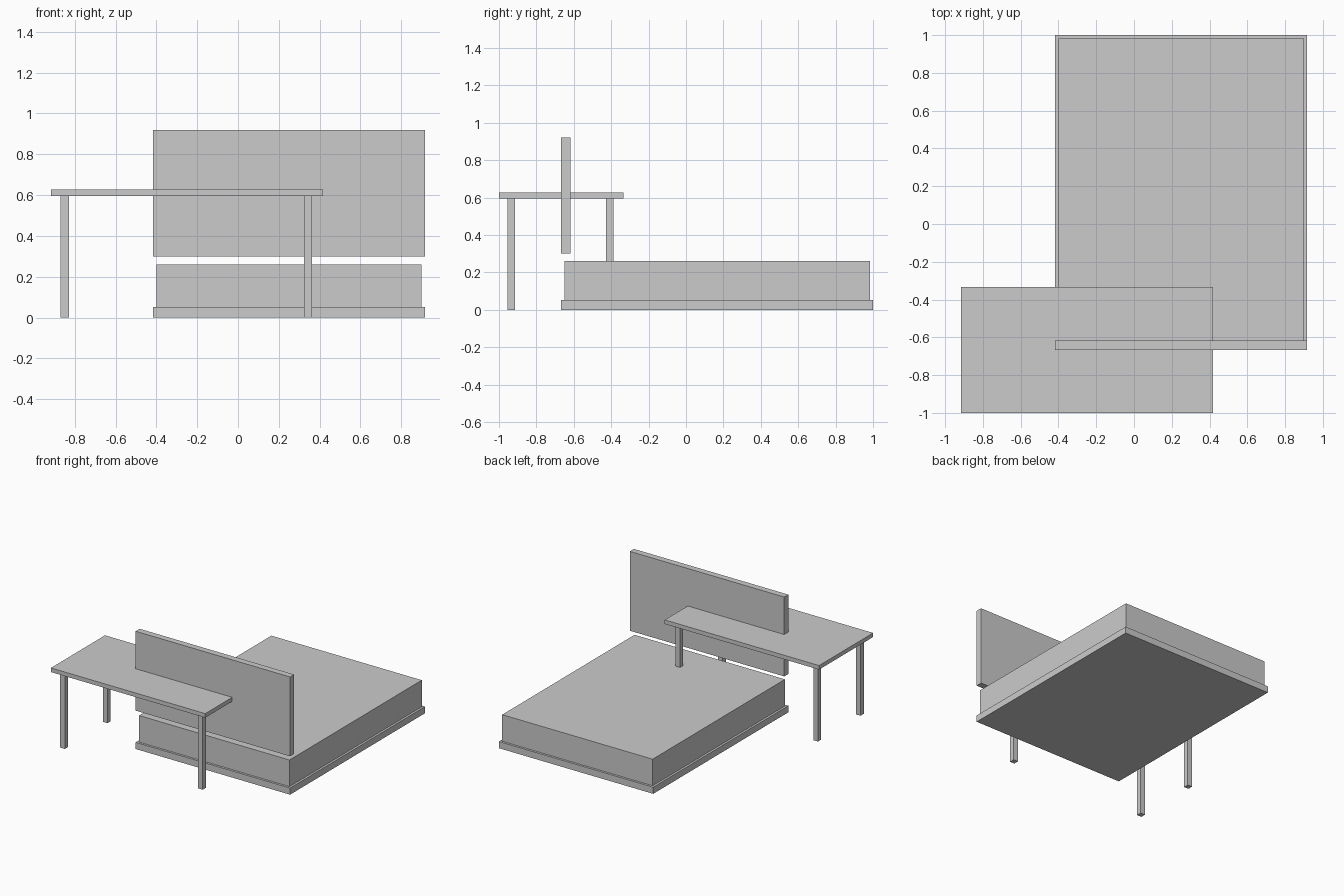
import bpy

if "Cube" in bpy.data.objects:
    bpy.data.objects.remove(bpy.data.objects["Cube"])

grey = bpy.data.materials.new("light_grey")
grey.diffuse_color = (0.6, 0.6, 0.6, 1.0)
grey.use_nodes = True
grey.node_tree.nodes["Principled BSDF"].inputs["Base Color"].default_value = grey.diffuse_color


def box(name, x, y, z):
    """Axis-aligned box from (min, max) ranges."""
    bpy.ops.mesh.primitive_cube_add(size=1)
    ob = bpy.context.object
    ob.name = name
    ob.location = [(a + b) / 2 for a, b in (x, y, z)]
    ob.scale = [b - a for a, b in (x, y, z)]
    bpy.ops.object.transform_apply(location=False, rotation=False, scale=True)
    ob.data.materials.append(grey)
    return ob


# Bed: low base, slightly inset mattress, floating headboard
box("bed_base", (-0.417, 0.917), (-0.667, 1.0), (0, 0.052))
box("mattress", (-0.40, 0.90), (-0.65, 0.983), (0.052, 0.26))
box("headboard", (-0.417, 0.917), (-0.667, -0.617), (0.30, 0.92))

# Table: thin top on four square legs
box("table_top", (-0.917, 0.417), (-1.0, -0.333), (0.595, 0.627))
r = 0.02
for side, x in (("left", -0.849), ("right", 0.343)):
    for end, y in (("front", -0.934), ("back", -0.407)):
        box(f"table_leg_{end}_{side}", (x - r, x + r), (y - r, y + r), (0, 0.595))
